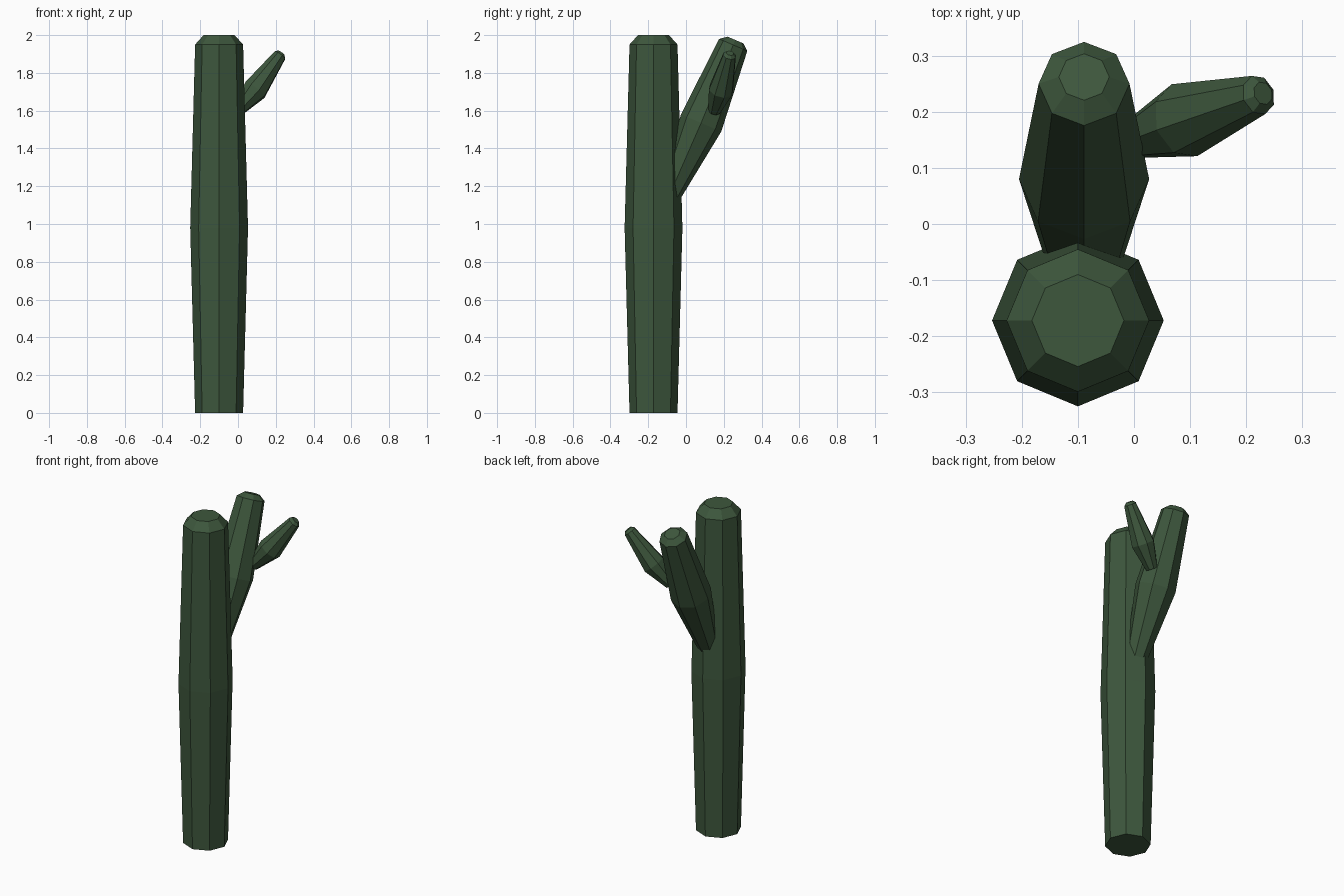
import bpy, bmesh, math
from mathutils import Vector

if "Cube" in bpy.data.objects:
    bpy.data.objects.remove(bpy.data.objects["Cube"])

green = bpy.data.materials.new("cactus green")
green.diffuse_color = (0.047, 0.095, 0.046, 1)
green.use_nodes = True
green.node_tree.nodes["Principled BSDF"].inputs["Base Color"].default_value = green.diffuse_color
SIDES = 8


def stem(name, rings):
    """Loft eight-sided rings, given as (centre, radius), across one straight axis."""
    axis = (Vector(rings[-1][0]) - Vector(rings[0][0])).normalized()
    # side vector stays horizontal, so a corner sits at the widest point
    if axis.z > 0.999:
        side = Vector((1, 0, 0))
    else:
        side = axis.cross(Vector((0, 0, 1))).normalized()
    other = axis.cross(side)
    bm = bmesh.new()
    loops = []
    for centre, radius in rings:
        loop = []
        for i in range(SIDES):
            a = math.tau * i / SIDES
            loop.append(bm.verts.new(Vector(centre) + radius * (side * math.cos(a) + other * math.sin(a))))
        loops.append(loop)
    for low, high in zip(loops, loops[1:]):
        for i in range(SIDES):
            j = (i + 1) % SIDES
            bm.faces.new((low[i], low[j], high[j], high[i]))
    bm.faces.new(loops[0][::-1])
    bm.faces.new(loops[-1])
    bmesh.ops.recalc_face_normals(bm, faces=bm.faces)
    mesh = bpy.data.meshes.new(name)
    bm.to_mesh(mesh)
    bm.free()
    mesh.materials.append(green)
    obj = bpy.data.objects.new(name, mesh)
    bpy.context.collection.objects.link(obj)


# Main trunk, slightly swollen at the middle with a bevelled top
stem("trunk", [((-0.10, -0.172, z), r) for z, r in
               ((0, 0.127), (0.98, 0.153), (1.95, 0.127), (2.0, 0.082))])

# Large arm leaning back from the trunk
stem("large_arm", [((-0.089, -0.085, 1.16), 0.062),
                   ((-0.089, 0.08, 1.535), 0.116),
                   ((-0.089, 0.25, 1.948), 0.081),
                   ((-0.089, 0.262, 1.974), 0.045)])

# Small arm growing sideways out of the large arm
stem("small_arm", [((-0.004, 0.150, 1.598), 0.034),
                   ((0.090, 0.185, 1.710), 0.068),
                   ((0.222, 0.230, 1.893), 0.036),
                   ((0.230, 0.233, 1.905), 0.021)])
